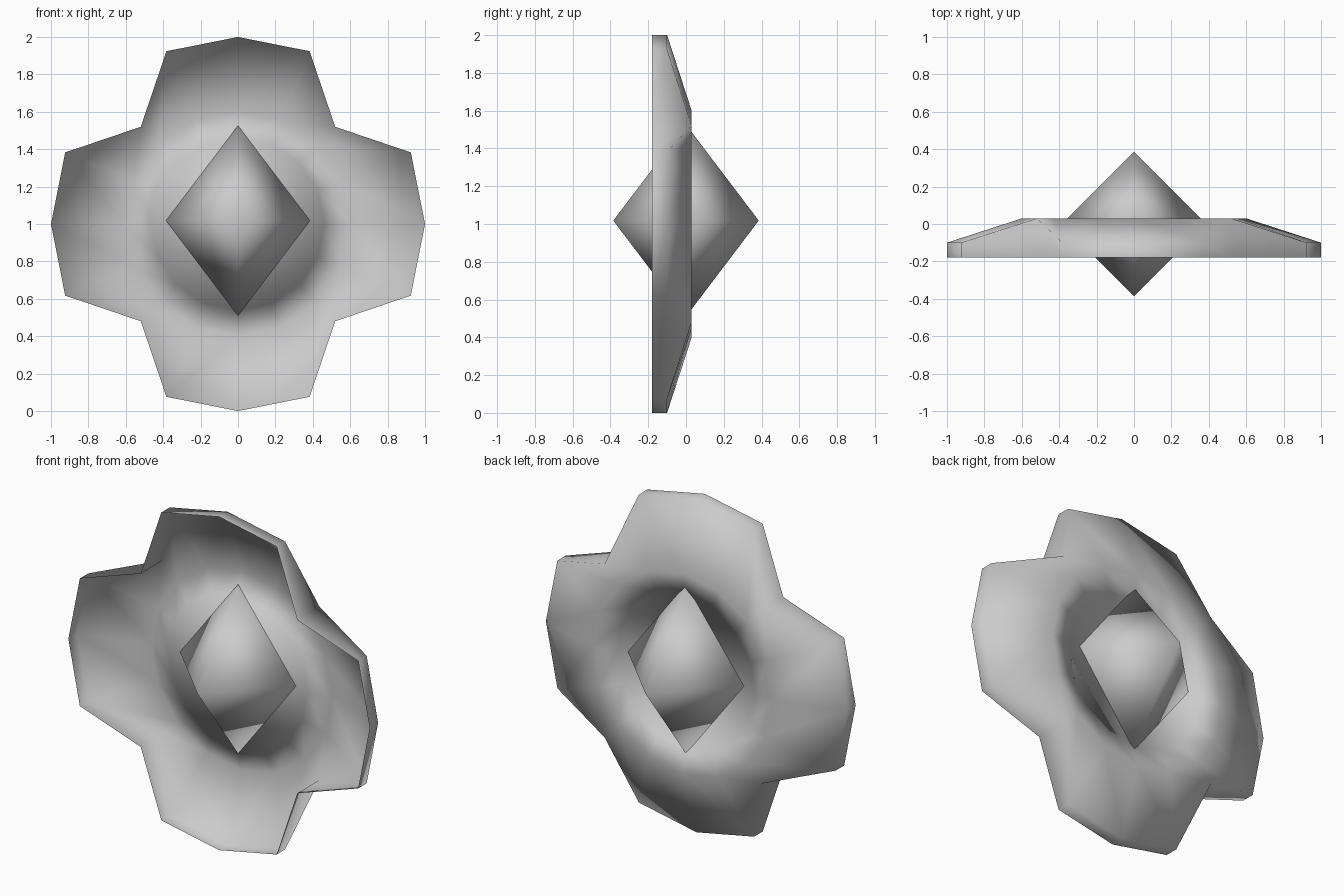
import bpy, bmesh, math

if "Cube" in bpy.data.objects:
    bpy.data.objects.remove(bpy.data.objects["Cube"])

SIDES = 16
CENTRE_Z = 1.0


def finish(bm, name):
    mesh = bpy.data.meshes.new(name)
    bm.to_mesh(mesh)
    bm.free()
    obj = bpy.data.objects.new(name, mesh)
    bpy.context.collection.objects.link(obj)
    bpy.ops.object.select_all(action='DESELECT')
    obj.select_set(True)
    bpy.context.view_layer.objects.active = obj
    bpy.ops.object.shade_smooth()
    return obj


def ring(bm, radius, depth):
    """Radius and depth are functions of the corner index."""
    verts = []
    for i in range(SIDES):
        a = 2 * math.pi * i / SIDES
        r = radius(i)
        verts.append(bm.verts.new((r * math.cos(a), depth(i), CENTRE_Z + r * math.sin(a))))
    return verts


# Four-petal open shell: notches fall on the diagonals
def is_notch(i):
    return i % 4 == 2


def outer(i):
    return 0.735 if is_notch(i) else 1.0


bm = bmesh.new()
rings = [
    ring(bm, outer, lambda i: -0.18),                            # open front rim
    ring(bm, outer, lambda i: 0.03 if is_notch(i) else -0.10),   # back rim
    ring(bm, lambda i: 0.60, lambda i: 0.03),                    # back ridge
    ring(bm, lambda i: 0.46, lambda i: 0.0),                     # centre disc edge
]
for a, b in zip(rings, rings[1:]):
    for i in range(SIDES):
        j = (i + 1) % SIDES
        bm.faces.new((a[i], b[i], b[j], a[j]))
bm.faces.new(rings[-1])                                          # disc faces the front
finish(bm, "petal_dish")

# Central crystal: stretched octahedron
bm = bmesh.new()
belt = [bm.verts.new((0.385 * x, 0.385 * y, 1.018))
        for x, y in ((1, 0), (0, 1), (-1, 0), (0, -1))]
for z in (0.51, 1.526):
    tip = bm.verts.new((0, 0, z))
    for i in range(4):
        bm.faces.new((belt[i], belt[(i + 1) % 4], tip))
bmesh.ops.recalc_face_normals(bm, faces=bm.faces)
finish(bm, "crystal")
